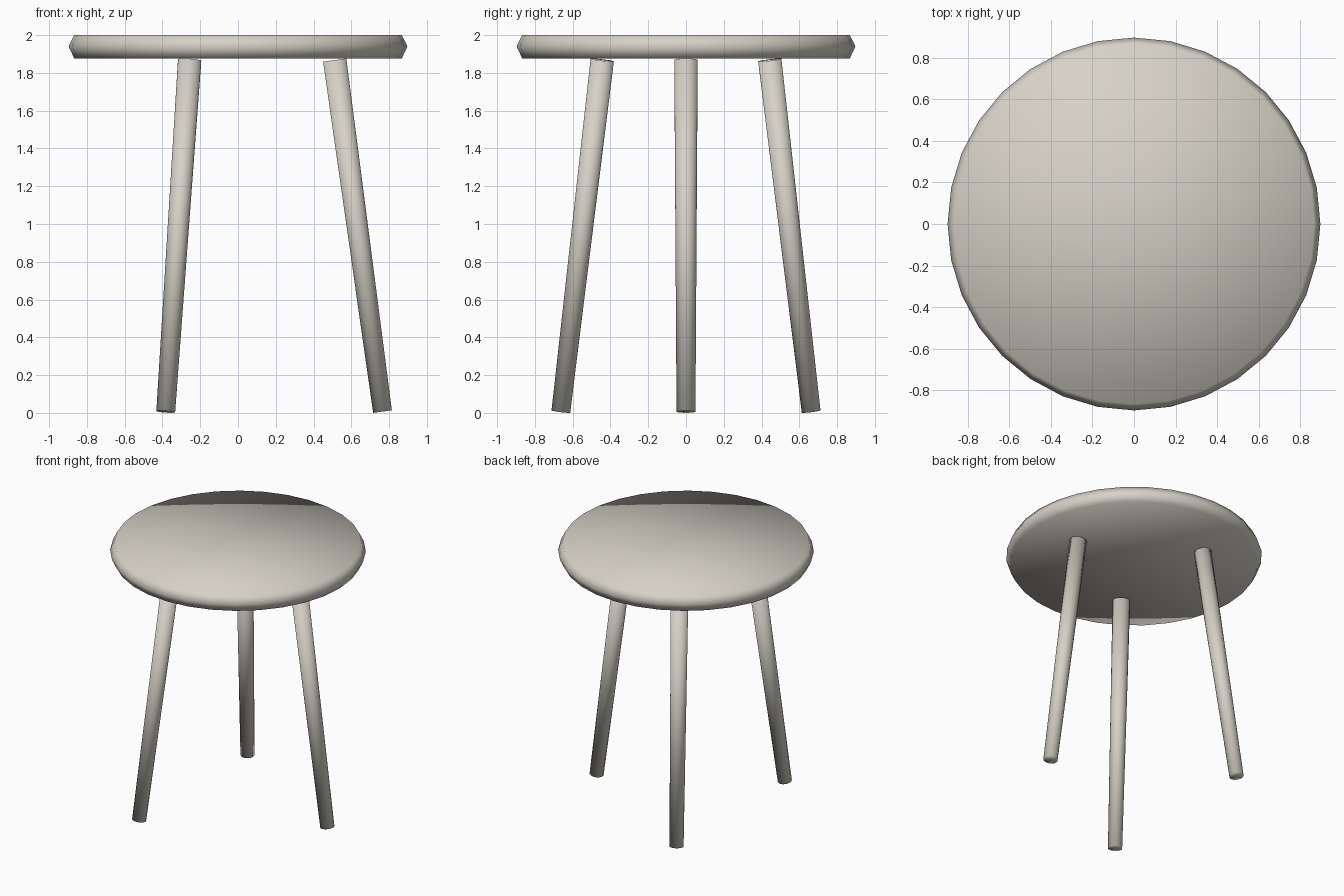
import bpy, bmesh, math
from mathutils import Vector, Matrix

cube = bpy.data.objects.get("Cube")
if cube:
    bpy.data.objects.remove(cube, do_unlink=True)

SIDES = 32

paint = bpy.data.materials.new("warm_off_white")
paint.use_nodes = True
colour = (0.67, 0.64, 0.57, 1)
paint.diffuse_color = colour
paint.node_tree.nodes["Principled BSDF"].inputs["Base Color"].default_value = colour


def lathe(name, profile, matrix=Matrix()):
    """Spin (radius, height) points around z, closed by a fan at each end."""
    bm = bmesh.new()
    rings = []
    for radius, height in profile:
        angles = [math.tau * i / SIDES for i in range(SIDES)]
        rings.append([bm.verts.new((radius * math.cos(a), radius * math.sin(a), height))
                      for a in angles])
    for low, high in zip(rings, rings[1:]):
        for i in range(SIDES):
            j = (i + 1) % SIDES
            bm.faces.new((low[i], low[j], high[j], high[i]))
    for ring, (_, height) in ((rings[0], profile[0]), (rings[-1], profile[-1])):
        centre = bm.verts.new((0, 0, height))
        for i in range(SIDES):
            bm.faces.new((ring[i], ring[(i + 1) % SIDES], centre))
    bmesh.ops.recalc_face_normals(bm, faces=bm.faces)
    for face in bm.faces:
        face.smooth = True
    bm.transform(matrix)
    mesh = bpy.data.meshes.new(name)
    bm.to_mesh(mesh)
    bm.free()
    mesh.materials.append(paint)
    obj = bpy.data.objects.new(name, mesh)
    bpy.context.collection.objects.link(obj)
    return obj


# Round seat with a bevelled rim
lathe("seat", [(0.867, 1.877), (0.897, 1.939), (0.867, 2.0)])

# Three splayed, tapered legs
foot, head = Vector((0.765, 0, 0.007)), Vector((0.512, 0, 1.868))
axis = head - foot
lean = Matrix.Translation(foot) @ Matrix.Rotation(math.atan2(axis.x, axis.z), 4, 'Y')
for i, name in enumerate(("left_leg", "back_right_leg", "front_right_leg")):
    turn = Matrix.Rotation(i * math.tau / 3, 4, 'Z')
    lathe(name, [(0.05, 0), (0.062, axis.length)], turn @ lean)
